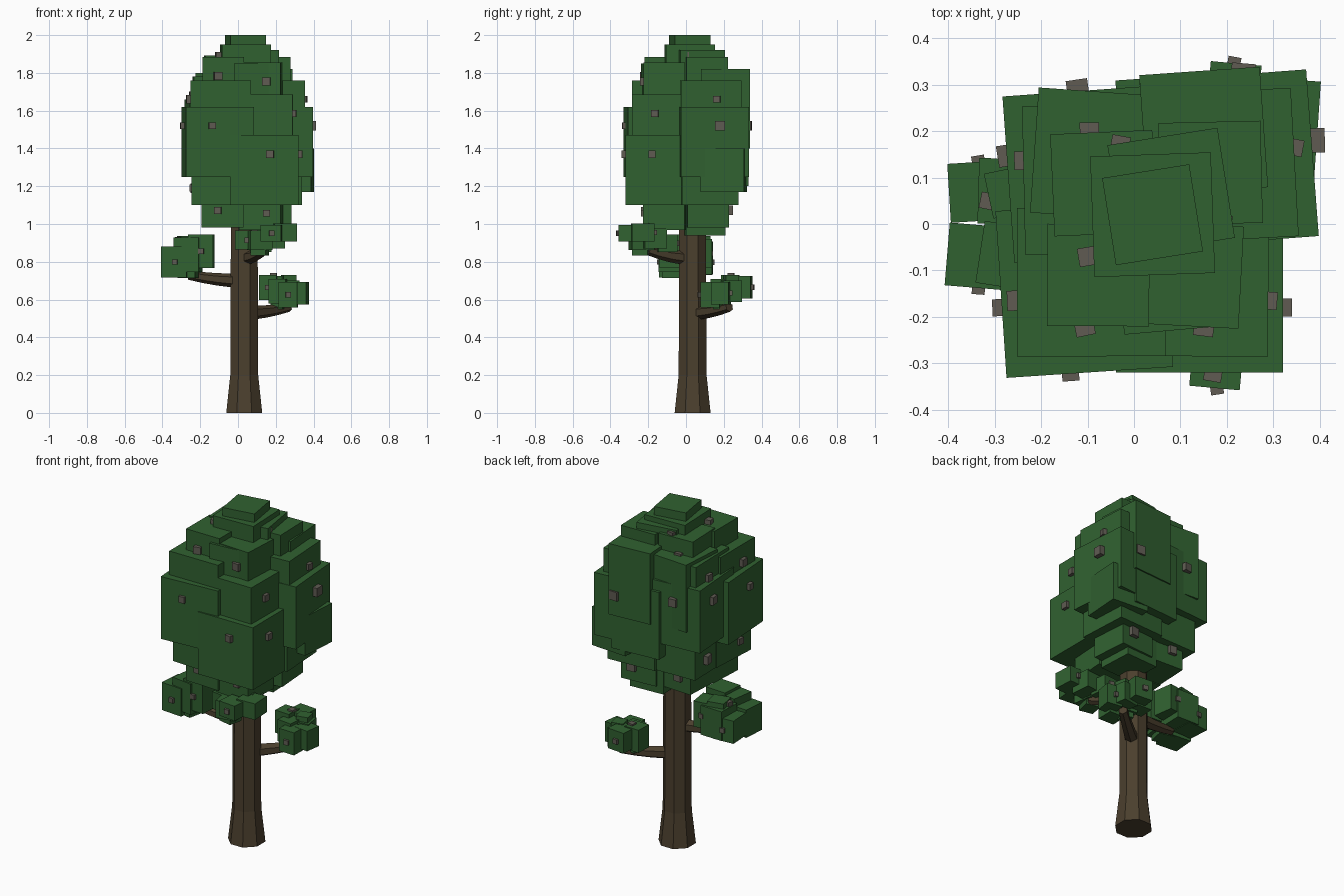
import bpy, bmesh, random
from math import radians, cos, sin, pi
from mathutils import Matrix, Vector, Euler

random.seed(4)
if "Cube" in bpy.data.objects:
    bpy.data.objects.remove(bpy.data.objects["Cube"], do_unlink=True)


def material(name, rgb):
    mat = bpy.data.materials.new(name)
    mat.use_nodes = True
    mat.diffuse_color = (*rgb, 1)
    shader = mat.node_tree.nodes["Principled BSDF"]
    shader.inputs["Base Color"].default_value = (*rgb, 1)
    return mat


green = material("leaf green", (.03, .12, .03))
brown = material("bark brown", (.07, .05, .027))
grey = material("nut grey", (.115, .105, .085))


def finish(bm, name, mat):
    bmesh.ops.recalc_face_normals(bm, faces=bm.faces)
    mesh = bpy.data.meshes.new(name)
    bm.to_mesh(mesh)
    bm.free()
    mesh.materials.append(mat)
    bpy.context.collection.objects.link(bpy.data.objects.new(name, mesh))


def add_block(bm, x, y, size, low, high, turn):
    """Square block standing between two heights, turned about z."""
    bmesh.ops.create_cube(bm, size=1, matrix=Matrix.LocRotScale(
        Vector((x, y, (low + high) / 2)),
        Euler((0, 0, radians(turn))),
        Vector((size, size, high - low))))


def add_nut(x, y, z, size):
    add_block(nuts, x, y, size, z - size / 2, z + size / 2, random.uniform(-12, 12))


def tapered_tube(name, points, radii, sides):
    """Flat-sided limb that follows a few points."""
    bm = bmesh.new()
    rings = []
    for i, (point, radius) in enumerate(zip(points, radii)):
        along = points[min(i + 1, len(points) - 1)] - points[max(i - 1, 0)]
        turn = along.to_track_quat("Z", "Y")
        angles = [2 * pi * (k + .5) / sides for k in range(sides)]
        rings.append([bm.verts.new(point + turn @ Vector(
            (radius * cos(a), radius * sin(a), 0))) for a in angles])
    for lower, upper in zip(rings, rings[1:]):
        for k in range(sides):
            n = (k + 1) % sides
            bm.faces.new((lower[k], lower[n], upper[n], upper[k]))
    bm.faces.new(rings[0])
    bm.faces.new(rings[-1])
    finish(bm, name, brown)


# Trunk with a flared foot
axis = Vector((.033, .035, 0))
up = Vector((0, 0, 1))
tapered_tube("trunk", [axis + up * z for z in (0, .2, 1.1)], (.103, .08, .076), 8)


def branch(name, height, tip):
    """Limb that leaves the trunk level and rises towards its tip."""
    start = axis + up * height
    tip = Vector(tip)
    steps = [k / 4 for k in range(5)]
    points = [start.lerp(tip, t) - up * (tip.z - height) * t * (1 - t) for t in steps]
    tapered_tube(name, points, [.04 - .015 * t for t in steps], 6)


branch("right_branch", .7, (-.26, 0, .73))
branch("back_branch", .53, (.27, .23, .56))
branch("front_branch", .82, (.14, -.2, .86))

# Quarters of the crown: reach in x, reach in y, lift
quarters = {
    "front right": (-1, -1, .02),
    "front left": (.9, -1, -.13),
    "back left": (1.1, 1, .02),
    "back right": (-.95, .9, .06),
}
nuts = bmesh.new()


def crown_tier(name, reach, size, low, high, unevenness, nut_faces):
    """Four blocks around the crown, with nuts on the chosen outer faces."""
    bm = bmesh.new()
    for across, along, lift in quarters.values():
        side_x = 1 if across > 0 else -1
        side_y = 1 if along > 0 else -1
        edge_x = axis.x + reach * across
        edge_y = reach * along
        x = edge_x - side_x * size / 2
        y = edge_y - side_y * size / 2
        rise = lift * unevenness
        add_block(bm, x, y, size, low + rise, high + rise, random.uniform(-5, 5))
        nut_z = rise + (high - .1 if high > 1.4 else low + .09)
        nut_size = random.uniform(.035, .055)
        if "x" in nut_faces:
            add_nut(edge_x, y + side_y * .04, nut_z, nut_size)
        if "y" in nut_faces:
            add_nut(x + side_x * .03, edge_y, nut_z, nut_size)
    finish(bm, name, green)


# Crown, widest in the middle
crown_tier("crown_base", .22, .22, .98, 1.2, .1, "y")
crown_tier("crown_lower", .27, .3, 1.1, 1.3, 0, "x")
crown_tier("crown_middle", .32, .36, 1.23, 1.6, 1, "xy")
crown_tier("crown_shoulder", .285, .32, 1.35, 1.75, .5, "x")
crown_tier("crown_upper", .22, .22, 1.5, 1.88, .2, "y")


def single_block(name, *shape):
    bm = bmesh.new()
    add_block(bm, *shape)
    finish(bm, name, green)


# Odd blocks that break up the tiers
single_block("crown_tip", .04, .02, .19, 1.8, 2, 9)
single_block("crown_cap", .04, .02, .26, 1.7, 1.95, 2)
single_block("crown_cap_back", .08, .07, .24, 1.6, 1.92, 9)
single_block("crown_front_step", .07, -.13, .2, 1.5, 1.85, 5)
single_block("crown_back_step", .15, .2, .26, 1.4, 1.82, 4)
single_block("crown_right_step", -.08, .15, .27, 1.4, 1.8, -4)
single_block("crown_left_bulge", .28, .2, .23, 1.17, 1.4, -4)
single_block("crown_back_bulge", .12, .17, .3, 1.2, 1.6, 4)
single_block("crown_underside", .12, .1, .21, .94, 1.1, 3)

# Nuts near the top of the crown
for x, y in ((-.1, -.07), (.19, 0), (-.03, .17)):
    add_nut(x, y, 1.89, .04)


def leaf_cluster(name, centre, length, width, size, height, lean, turn):
    """Two rows of small blocks along one direction, rising towards its end."""
    bm = bmesh.new()
    direction = Matrix.Rotation(radians(turn), 3, "Z")
    for along in (-1, 0, 1):
        for side in (-1, 1):
            spot = Vector(centre) + direction @ Vector((along * length, side * width, 0))
            spot.z += lean * along + random.uniform(-.012, .012)
            block_size = size * random.uniform(.85, 1.05)
            half = height * random.uniform(.3, .42)
            add_block(bm, spot.x, spot.y, block_size, spot.z - half, spot.z + half,
                      random.uniform(-9, 9))
            if along:
                add_nut(spot.x, spot.y + side * block_size / 2, spot.z, .028)
            else:
                # Small tuft above or below the middle of each row
                shift = side * half
                add_block(bm, spot.x, spot.y, block_size * .7,
                          spot.z + shift - .03, spot.z + shift + .03, side * 12)
    add_nut(centre[0] - length * .7, centre[1] + width * .7,
            centre[2] + height * .4, .035)
    finish(bm, name, green)


leaf_cluster("right_cluster", (-.265, 0, .825), .07, .07, .135, .22, .02, 0)
leaf_cluster("back_cluster", (.24, .21, .655), .075, .04, .105, .17, -.02, -45)
leaf_cluster("front_cluster", (.15, -.2, .925), .09, .05, .115, .14, .02, -45)
finish(nuts, "nuts", grey)
